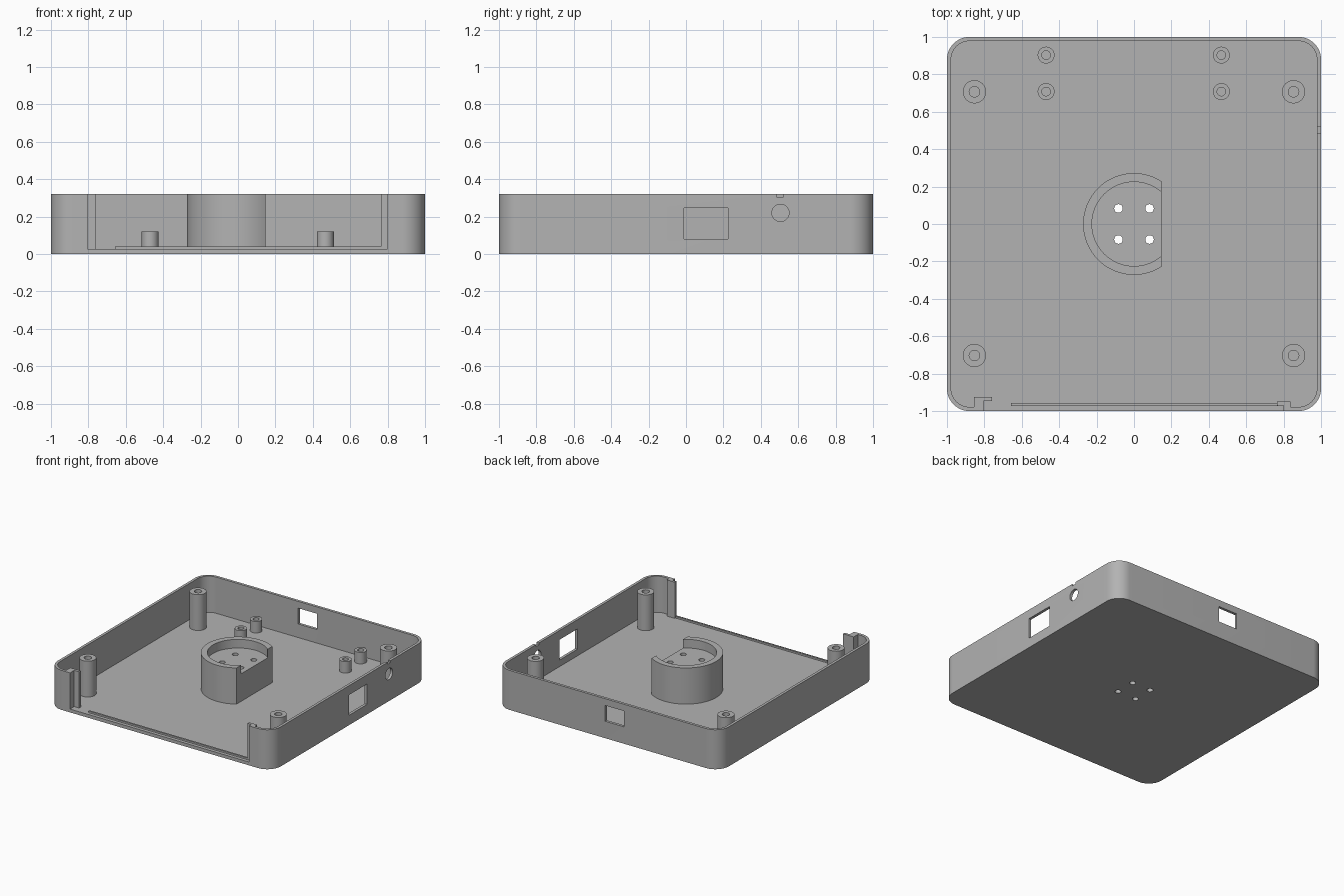
import bpy
import bmesh
from math import acos, cos, sin, pi, radians
from mathutils import Matrix

cube = bpy.data.objects.get("Cube")
if cube:
    bpy.data.objects.remove(cube, do_unlink=True)

HEIGHT, FLOOR, WALL, CORNER = 0.32, 0.027, 0.022, 0.12

grey = bpy.data.materials.new("matte_grey")
grey.use_nodes = True
color = (0.45, 0.45, 0.45, 1)
grey.diffuse_color = color
grey.node_tree.nodes["Principled BSDF"].inputs["Base Color"].default_value = color


def prism(name, points, z0, z1, matrix=None):
    """Extrude a flat outline from z0 to z1."""
    bm = bmesh.new()
    face = bm.faces.new([bm.verts.new((x, y, z0)) for x, y in points])
    result = bmesh.ops.extrude_face_region(bm, geom=[face])
    verts = [v for v in result["geom"] if isinstance(v, bmesh.types.BMVert)]
    bmesh.ops.translate(bm, verts=verts, vec=(0, 0, z1 - z0))
    bmesh.ops.recalc_face_normals(bm, faces=bm.faces)
    if matrix:
        bm.transform(matrix)
    mesh = bpy.data.meshes.new(name)
    bm.to_mesh(mesh)
    bm.free()
    mesh.materials.append(grey)
    obj = bpy.data.objects.new(name, mesh)
    bpy.context.collection.objects.link(obj)
    return obj


def arc(cx, cy, r, start, end, steps):
    return [(cx + r * cos(start + (end - start) * i / steps),
             cy + r * sin(start + (end - start) * i / steps)) for i in range(steps + 1)]


def circle(cx, cy, r, steps=40):
    return arc(cx, cy, r, 0, 2 * pi, steps)[:-1]


def rounded_square(half, r):
    c = half - r
    points = []
    for i, (sx, sy) in enumerate(((1, 1), (-1, 1), (-1, -1), (1, -1))):
        points += arc(c * sx, c * sy, r, i * pi / 2, (i + 1) * pi / 2, 12)
    return points


def box(name, x0, x1, y0, y1, z0, z1):
    return prism(name, [(x0, y0), (x1, y0), (x1, y1), (x0, y1)], z0, z1)


def carve(obj, cutters):
    """Subtract the cutters, then delete them."""
    for cutter in cutters:
        cutter.hide_render = True
        mod = obj.modifiers.new("cut", 'BOOLEAN')
        mod.operation, mod.solver, mod.object = 'DIFFERENCE', 'EXACT', cutter
    bpy.context.view_layer.update()
    graph = bpy.context.evaluated_depsgraph_get()
    mesh = bpy.data.meshes.new_from_object(obj.evaluated_get(graph))
    obj.modifiers.clear()
    obj.data = mesh
    for cutter in cutters:
        bpy.data.objects.remove(cutter, do_unlink=True)


def smooth(obj):
    bpy.ops.object.select_all(action='DESELECT')
    obj.select_set(True)
    bpy.context.view_layer.objects.active = obj
    bpy.ops.object.shade_smooth_by_angle(angle=radians(30))


def screw_holes():
    return [prism("hole_cutter", circle(sx * 0.083, sy * 0.083, 0.023, 24), -0.1, 0.4)
            for sx in (-1, 1) for sy in (-1, 1)]


# Tray with floor, side ports, rear window and open front
tray = prism("tray", rounded_square(1, CORNER), 0, HEIGHT)
side_turn = Matrix.Translation((0, 0.505, 0.22)) @ Matrix.Rotation(pi / 2, 4, 'Y')
carve(tray, [
    prism("cavity", rounded_square(1 - WALL, CORNER - WALL), FLOOR, 0.5),
    box("front_opening", -0.805, 0.8, -1.1, -0.96, FLOOR, 0.5),
    box("side_window", 0.9, 1.1, -0.01, 0.225, 0.08, 0.245),
    box("side_notch", 0.9, 1.1, 0.485, 0.522, 0.305, 0.5),
    prism("side_port", circle(0, 0, 0.046), 0.9, 1.1, side_turn),
    box("rear_window", -0.145, 0.025, 0.9, 1.1, 0.137, 0.265),
] + screw_holes())
smooth(tray)

# Central pedestal with a flat side and a shallow open recess
FLAT = 0.147
a = acos(FLAT / 0.272)
pedestal = prism("pedestal", arc(0, 0, 0.272, a, 2 * pi - a, 64), FLOOR - 0.005, HEIGHT)
b = acos(FLAT / 0.225)
recess = arc(0, 0, 0.225, b, 2 * pi - b, 64)
recess += [(0.3, recess[-1][1]), (0.3, recess[0][1])]
carve(pedestal, [prism("recess", recess, 0.25, 0.5)] + screw_holes())
smooth(pedestal)


# Hollow posts for the lid and for the circuit board
def post(name, x, y, r, bore, top):
    obj = prism(name, circle(x, y, r), FLOOR - 0.005, top)
    carve(obj, [prism("bore", circle(x, y, bore), FLOOR + 0.002, 0.5)])
    smooth(obj)


for x, side in ((-0.853, "right"), (0.853, "left")):
    for y, end in ((-0.703, "front"), (0.707, "rear")):
        post(f"{end}_{side}_lid_post", x, y, 0.062, 0.028, 0.317)
for x, side in ((-0.47, "right"), (0.467, "left")):
    for y, end in ((0.708, "inner"), (0.903, "outer")):
        post(f"{end}_{side}_board_post", x, y, 0.045, 0.023, 0.12)

# Rails and floor lip that hold the sliding front panel
base = FLOOR - 0.005
prism("right_panel_rail", [(-0.855, -0.985), (-0.805, -0.985), (-0.805, -0.947),
                           (-0.76, -0.947), (-0.76, -0.925), (-0.855, -0.925)], base, HEIGHT)
prism("left_panel_rail", [(0.8, -0.985), (0.837, -0.985), (0.837, -0.95),
                          (0.765, -0.95), (0.765, -0.97), (0.8, -0.97)], base, HEIGHT)
box("panel_floor_lip", -0.657, 0.77, -0.973, -0.958, base, 0.04)
